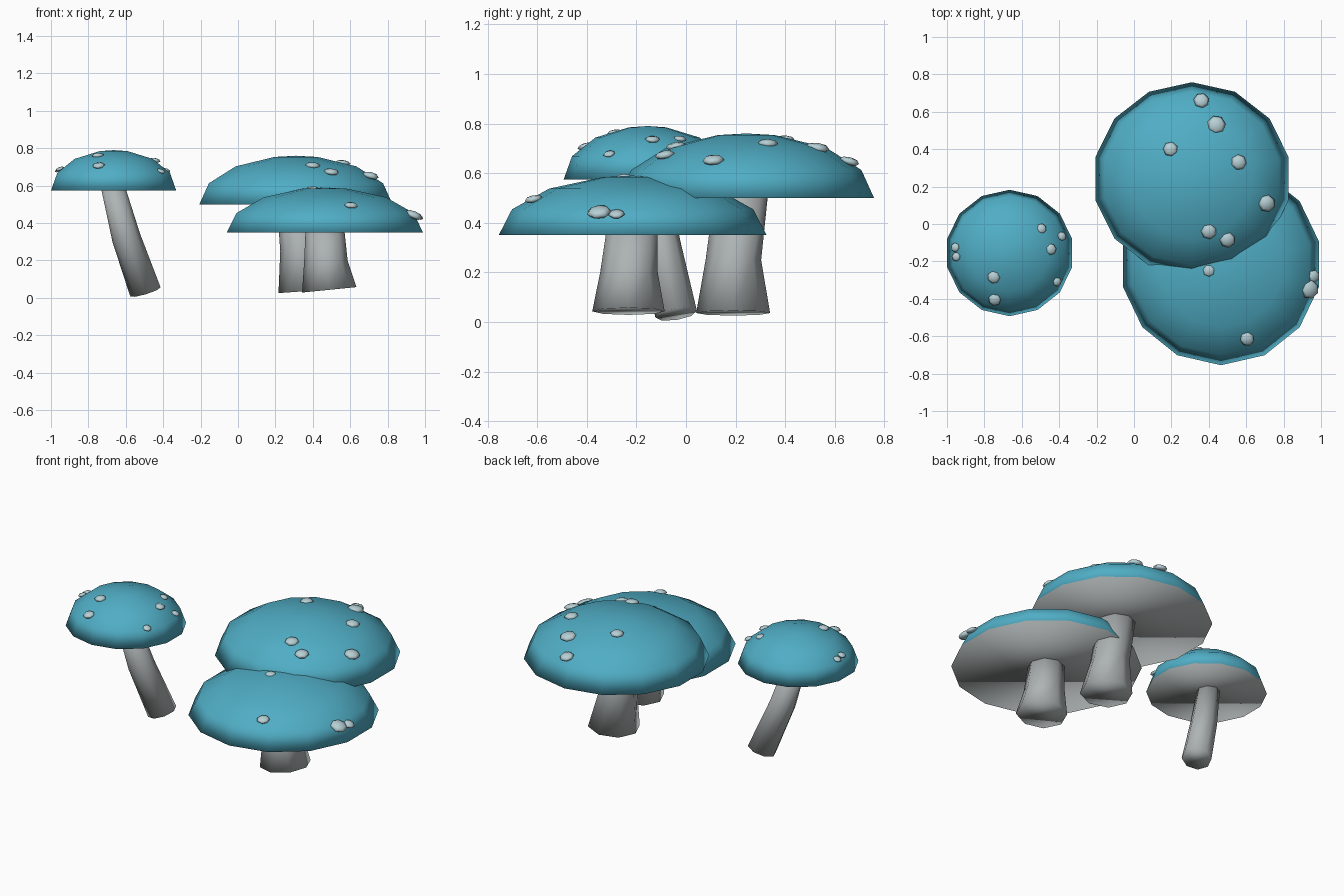
import bpy, bmesh, math, random
from mathutils import Vector, Matrix

random.seed(4)
if "Cube" in bpy.data.objects:
    bpy.data.objects.remove(bpy.data.objects["Cube"], do_unlink=True)


def make_material(name, rgb):
    mat = bpy.data.materials.new(name)
    mat.use_nodes = True
    color = (*rgb, 1)
    mat.diffuse_color = color
    bsdf = mat.node_tree.nodes["Principled BSDF"]
    bsdf.inputs["Base Color"].default_value = color
    bsdf.inputs["Roughness"].default_value = 0.8
    return mat


TEAL = make_material("teal cap", (0.08, 0.42, 0.56))
GREY = make_material("grey stem", (0.42, 0.45, 0.45))
PALE = make_material("pale spot", (0.47, 0.63, 0.67))


def finish(name, bm, mats):
    bmesh.ops.recalc_face_normals(bm, faces=bm.faces)
    for face in bm.faces:
        face.smooth = True
    mesh = bpy.data.meshes.new(name)
    bm.to_mesh(mesh)
    bm.free()
    for mat in mats:
        mesh.materials.append(mat)
    obj = bpy.data.objects.new(name, mesh)
    bpy.context.collection.objects.link(obj)
    return obj


def bridge(bm, low, high):
    n = len(low)
    for i in range(n):
        j = (i + 1) % n
        bm.faces.new((low[i], low[j], high[j], high[i]))


# Half-dome cap with a flat grey underside
def cap(name, center, radii, sides=14):
    bm = bmesh.new()
    rings = []
    for level in range(4):
        tilt = level * math.tau / sides
        ring = []
        for k in range(sides):
            a = math.pi / 2 + k * math.tau / sides
            offset = Vector((radii[0] * math.cos(a) * math.cos(tilt),
                             radii[1] * math.sin(a) * math.cos(tilt),
                             radii[2] * math.sin(tilt)))
            ring.append(bm.verts.new(Vector(center) + offset))
        rings.append(ring)
    for low, high in zip(rings, rings[1:]):
        bridge(bm, low, high)
    top = bm.verts.new(Vector(center) + Vector((0, 0, radii[2])))
    for i in range(sides):
        bm.faces.new((rings[-1][i], rings[-1][(i + 1) % sides], top))
    bm.faces.new(rings[0][::-1]).material_index = 1
    finish(name, bm, [TEAL, GREY])


# Leaning stem lofted through (center, radius, ring normal)
def stem(name, sections, sides=8):
    bm = bmesh.new()
    rings = []
    for center, radius, normal in sections:
        turn = Vector((0, 0, 1)).rotation_difference(Vector(normal))
        ring = []
        for k in range(sides):
            a = k * math.tau / sides
            p = Vector((radius * math.cos(a), radius * math.sin(a), 0))
            ring.append(bm.verts.new(Vector(center) + turn @ p))
        rings.append(ring)
    for low, high in zip(rings, rings[1:]):
        bridge(bm, low, high)
    bm.faces.new(rings[0][::-1])
    bm.faces.new(rings[-1])
    finish(name, bm, [GREY])


# Flattened spots resting on the dome surface
def spots(name, center, radii, places, size):
    for i, (x, y, scale) in enumerate(places):
        dx, dy = (x - center[0]) / radii[0], (y - center[1]) / radii[1]
        height = math.sqrt(max(0.05, 1 - dx * dx - dy * dy))
        z = center[2] + radii[2] * height * 0.98
        normal = Vector((dx / radii[0], dy / radii[1], 2.5 * height / radii[2]))
        turn = Vector((0, 0, 1)).rotation_difference(normal).to_matrix().to_4x4()
        r = size * scale
        matrix = (Matrix.Translation((x, y, z)) @ turn
                  @ Matrix.Rotation(random.uniform(0, 3), 4, "Z")
                  @ Matrix.Diagonal((r, r, r * 0.4, 1)))
        bm = bmesh.new()
        bmesh.ops.create_uvsphere(bm, u_segments=7, v_segments=4, radius=1, matrix=matrix)
        finish(f"{name}_{i + 1}", bm, [PALE])


UP = (0, 0, 1)
mushrooms = {
    "small": dict(
        center=(-0.665, -0.155, 0.575), radii=(0.343, 0.338, 0.215), size=0.031,
        sections=[((-0.495, -0.04, 0.032), 0.085, (-0.3, -0.16, 1)),
                  ((-0.597, -0.1, 0.32), 0.077, (-0.3, -0.15, 1)),
                  ((-0.665, -0.14, 0.58), 0.066, UP)],
        places=[(-0.495, -0.025, 0.9), (-0.385, -0.065, 0.8), (-0.445, -0.135, 1),
                (-0.41, -0.31, 0.8), (-0.75, -0.285, 1.1), (-0.745, -0.405, 1.1),
                (-0.957, -0.125, 0.8), (-0.952, -0.175, 0.8)]),
    "front": dict(
        center=(0.465, -0.215, 0.35), radii=(0.538, 0.54, 0.24), size=0.038,
        sections=[((0.488, -0.232, 0.043), 0.146, (-0.1, 0, 1)),
                  ((0.47, -0.23, 0.2), 0.116, UP),
                  ((0.465, -0.218, 0.36), 0.104, UP)],
        places=[(0.4, -0.25, 0.9), (0.962, -0.28, 0.9), (0.94, -0.35, 1.35),
                (0.605, -0.615, 1)]),
    "back": dict(
        center=(0.31, 0.243, 0.5), radii=(0.53, 0.515, 0.26), size=0.042,
        sections=[((0.365, 0.19, 0.036), 0.149, (-0.07, 0, 1)),
                  ((0.338, 0.191, 0.25), 0.112, UP),
                  ((0.315, 0.222, 0.51), 0.108, UP)],
        places=[(0.36, 0.66, 1), (0.44, 0.53, 1.2), (0.195, 0.4, 0.95),
                (0.56, 0.33, 1), (0.71, 0.11, 1.1), (0.4, -0.04, 1), (0.5, -0.085, 1)]),
}

for label, m in mushrooms.items():
    cap(f"{label}_cap", m["center"], m["radii"])
    stem(f"{label}_stem", m["sections"])
    spots(f"{label}_spot", m["center"], m["radii"], m["places"], m["size"])
